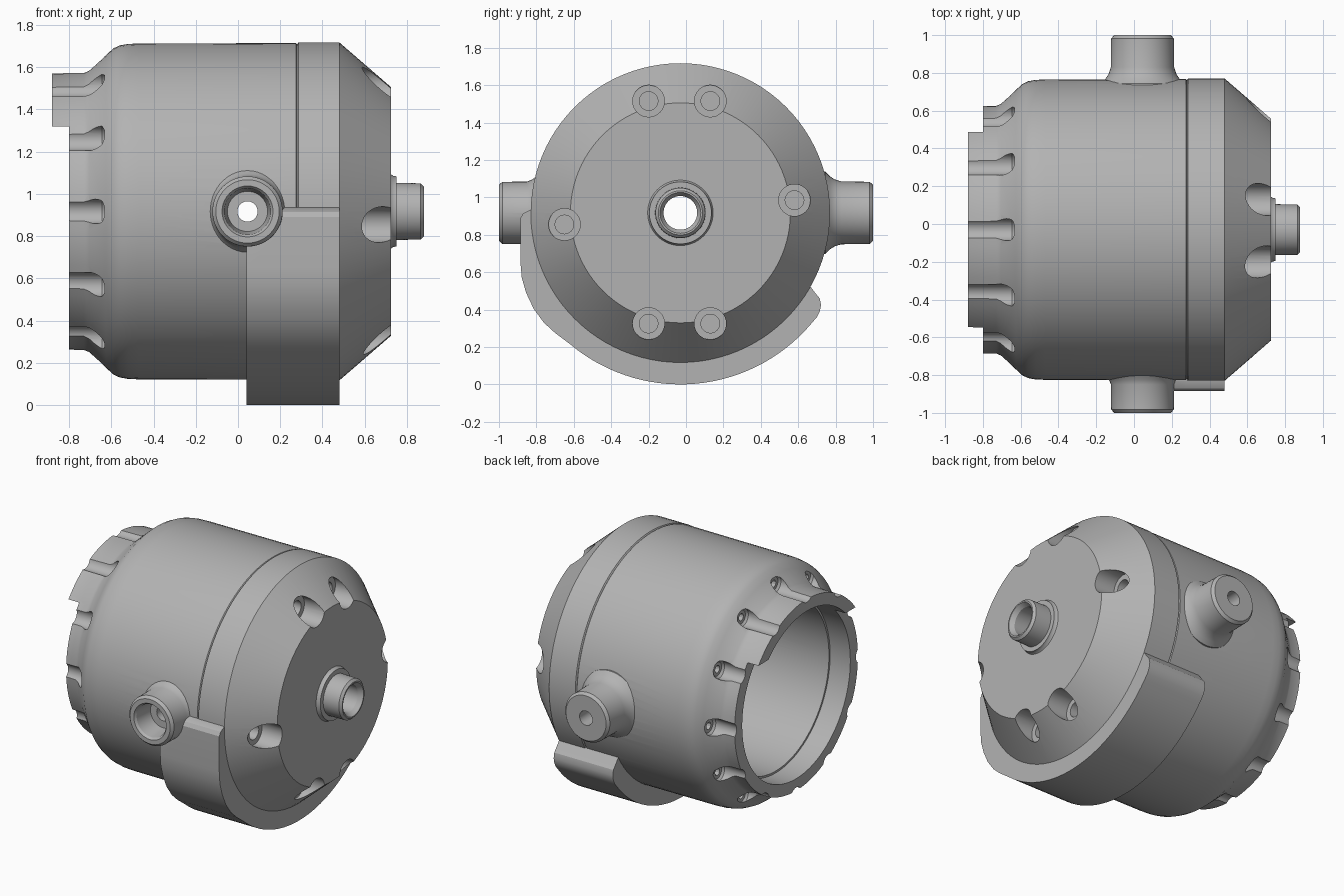
import bpy, bmesh, math
from mathutils import Matrix, Vector

cube = bpy.data.objects.get("Cube")
if cube:
    bpy.data.objects.remove(cube)

metal = bpy.data.materials.new("grey_metal")
metal.use_nodes = True
GREY = (0.45, 0.45, 0.45, 1)
metal.diffuse_color = GREY
metal.node_tree.nodes["Principled BSDF"].inputs["Base Color"].default_value = GREY

CY, CZ = -0.03, 0.917      # main axis, running along x
PORT_X = 0.045             # side ports, running along y


def solid(name, rings):
    """Closed mesh through a series of equal-sized vertex rings."""
    bm = bmesh.new()
    loops = [[bm.verts.new(p) for p in ring] for ring in rings]
    n = len(loops[0])
    for a, b in zip(loops, loops[1:]):
        for i in range(n):
            j = (i + 1) % n
            bm.faces.new((a[i], a[j], b[j], b[i]))
    bm.faces.new(loops[0][::-1])
    bm.faces.new(loops[-1])
    bmesh.ops.recalc_face_normals(bm, faces=bm.faces)
    mesh = bpy.data.meshes.new(name)
    bm.to_mesh(mesh)
    bm.free()
    mesh.materials.append(metal)
    ob = bpy.data.objects.new(name, mesh)
    bpy.context.collection.objects.link(ob)
    return ob


def lathe(name, profile, centre, axis="x", n=32):
    """Turn (distance along axis, radius) pairs about an axis."""
    turn = {"x": Matrix.Identity(3),
            "y": Matrix.Rotation(math.pi / 2, 3, "Z"),
            "-y": Matrix.Rotation(-math.pi / 2, 3, "Z")}[axis]
    rings = []
    for d, r in profile:
        rings.append([Vector(centre) + turn @ Vector((d, r * math.cos(t), r * math.sin(t)))
                      for t in (2 * math.pi * i / n for i in range(n))])
    return solid(name, rings)


def boolean(target, tool, operation):
    """Apply one boolean and discard its tool."""
    mod = target.modifiers.new("shape", "BOOLEAN")
    mod.operation, mod.solver, mod.object = operation, "EXACT", tool
    bpy.context.view_layer.objects.active = target
    bpy.ops.object.modifier_apply(modifier=mod.name)
    bpy.data.objects.remove(tool)


def cut(target, profile, centre, axis="x", n=32):
    boolean(target, lathe("cutter", profile, centre, axis, n), "DIFFERENCE")


def around(radius, degrees):
    t = math.radians(degrees)
    return CY + radius * math.cos(t), CZ + radius * math.sin(t)


# Outline of the raised belly: rounded lobe, bottom arc, flat cheek
belly = [(0.5, 0.6), (0.66, 0.53), (0.69, 0.49), (0.715, 0.46), (0.722, 0.425),
         (0.715, 0.39), (0.70, 0.36)]
belly += [around(0.917, a) for a in range(-40, -131, -3)]
belly += [(-0.70, 0.275), (-0.76, 0.33), (-0.815, 0.405), (-0.855, 0.49),
          (-0.878, 0.57), (-0.885, 0.65), (-0.885, 0.89), (-0.87, 0.915),
          (-0.83, 0.935), (-0.6, 0.93)]


def add_belly(target, x0, x1):
    rings = [[(x, y, z) for y, z in belly] for x in (x0, x1)]
    boolean(target, solid("belly", rings), "UNION")


axis_point = (0, CY, CZ)
port_point = (PORT_X, 0, CZ)

# Housing: turned shell with stepped, rounded open end
housing = lathe("housing", [
    (-0.88, 0.655), (-0.73, 0.657), (-0.705, 0.668), (-0.625, 0.74), (-0.59, 0.772),
    (-0.56, 0.786), (-0.52, 0.793), (-0.47, 0.795), (0.275, 0.797), (0.28, 0.791)],
    axis_point, n=96)
add_belly(housing, 0.04, 0.28)

# Side ports, the rear one flared at its root
boolean(housing, lathe("rear_port", [
    (0.62, 0.225), (0.745, 0.22), (0.77, 0.195), (0.795, 0.179), (0.83, 0.168),
    (0.982, 0.166), (1.0, 0.15)], port_point, "y", 48), "UNION")
boolean(housing, lathe("front_port", [
    (0.65, 0.2), (0.80, 0.195), (0.825, 0.177), (0.85, 0.167), (0.982, 0.166), (1.0, 0.15)],
    port_point, "-y", 48), "UNION")

# Bore with a shallow step, then the side drillings
cut(housing, [(-1, 0.575), (-0.65, 0.575), (-0.65, 0.562), (0.4, 0.562)], axis_point, n=96)
cut(housing, [(-1.1, 0.048), (1.1, 0.048)], port_point, "y")
cut(housing, [(0.86, 0.095), (0.985, 0.11), (1.02, 0.135)], port_point, "-y", 40)

# Leave only the upper tongue on the end rim
rim_box = [[(x, y, z) for y, z in ((-1, -1), (1, -1), (1, 1.32), (-1, 1.32))]
           for x in (-1, -0.8)]
boolean(housing, solid("rim_box", rim_box), "DIFFERENCE")

# Bolt scallops around the open end
for k in range(12):
    y, z = around(0.692, 30 * k)
    cut(housing, [(-0.95, 0.058), (-0.645, 0.058), (-0.632, 0.045)], (0, y, z), n=28)
    cut(housing, [(-0.7, 0.024), (-0.58, 0.024)], (0, y, z), n=12)

# Conical cap with stepped spigot
cap = lathe("end_cap", [
    (0.28, 0.791), (0.286, 0.8), (0.48, 0.8), (0.725, 0.588), (0.725, 0.175),
    (0.735, 0.168), (0.75, 0.166), (0.75, 0.135), (0.865, 0.133), (0.88, 0.118)],
    axis_point, n=96)
add_belly(cap, 0.28, 0.48)
cut(cap, [(0.2, 0.562), (0.38, 0.562)], axis_point, n=96)
cut(cap, [(0.3, 0.09), (0.85, 0.09), (0.9, 0.122)], axis_point, n=40)

# Counterbored bolt pockets in the cap
for y, z in ((-0.2, 1.515), (0.13, 1.515), (0.58, 0.985),
             (-0.65, 0.855), (-0.2, 0.325), (0.13, 0.325)):
    cut(cap, [(0.575, 0.085), (0.8, 0.085)], (0, y, z))
    cut(cap, [(0.5, 0.05), (0.65, 0.05)], (0, y, z), n=24)

# Smooth shading with crisp machined edges
for ob in (housing, cap):
    bpy.ops.object.select_all(action="DESELECT")
    ob.select_set(True)
    bpy.context.view_layer.objects.active = ob
    bpy.ops.object.shade_smooth_by_angle(angle=math.radians(28))
